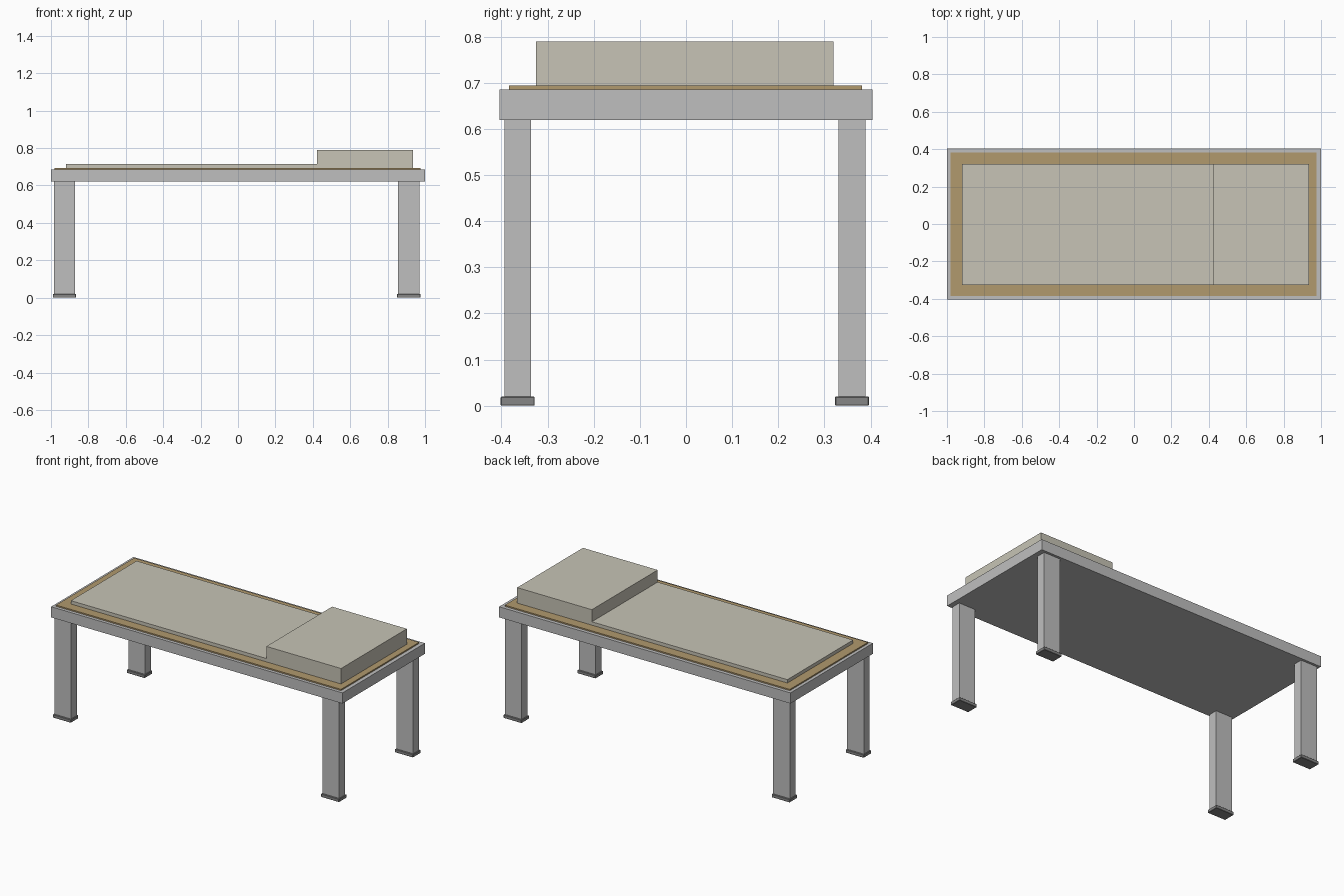
import bpy

cube = bpy.data.objects.get("Cube")
if cube:
    bpy.data.objects.remove(cube, do_unlink=True)


def material(name, colour):
    mat = bpy.data.materials.new(name)
    mat.use_nodes = True
    rgba = (*colour, 1)
    mat.diffuse_color = rgba
    mat.node_tree.nodes["Principled BSDF"].inputs["Base Color"].default_value = rgba
    return mat


def box(name, xs, ys, zs, mat, bevel=0):
    """Box spanning the given (low, high) ranges."""
    spans = (xs, ys, zs)
    bpy.ops.mesh.primitive_cube_add(size=1, location=[(a + b) / 2 for a, b in spans])
    obj = bpy.context.object
    obj.name = name
    obj.scale = [b - a for a, b in spans]
    bpy.ops.object.transform_apply(location=False, rotation=False, scale=True)
    obj.data.materials.append(mat)
    if bevel:
        mod = obj.modifiers.new("Bevel", "BEVEL")
        mod.width = bevel
        mod.segments = 1
    return obj


metal = material("light grey metal", (0.52, 0.52, 0.52))
rubber = material("dark grey rubber", (0.24, 0.24, 0.24))
wood = material("tan board", (0.44, 0.32, 0.155))
fabric = material("beige fabric", (0.57, 0.55, 0.465))

# Table top, board and padding
box("table_frame", (-1, 1), (-0.404, 0.404), (0.62, 0.686), metal)
box("board", (-0.98, 0.976), (-0.384, 0.382), (0.686, 0.694), wood)
box("mattress", (-0.92, 0.422), (-0.325, 0.32), (0.694, 0.715), fabric)
box("headrest", (0.422, 0.935), (-0.325, 0.32), (0.694, 0.79), fabric)

# Four legs with foot pads
for side, x in (("right", -0.928), ("left", 0.913)):
    for end, y in (("front", -0.365), ("back", 0.36)):
        box(f"{end}_{side}_leg", (x - 0.057, x + 0.057), (y - 0.029, y + 0.029),
            (0.018, 0.62), metal)
        box(f"{end}_{side}_foot", (x - 0.062, x + 0.062), (y - 0.037, y + 0.037),
            (0, 0.02), rubber, 0.002)
